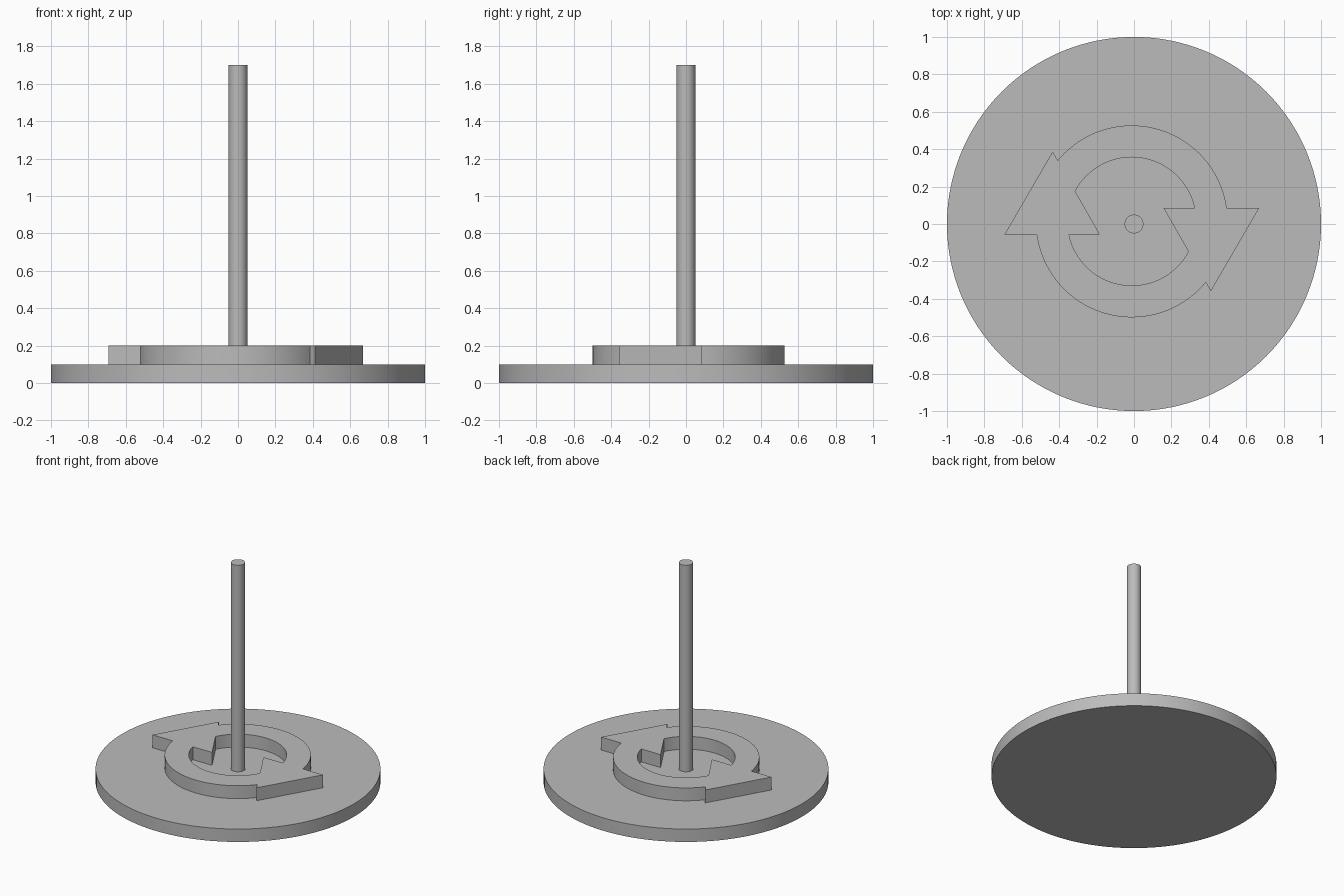
import bpy, bmesh
from math import sin, cos, radians
from mathutils import Vector

if "Cube" in bpy.data.objects:
    bpy.data.objects.remove(bpy.data.objects["Cube"], do_unlink=True)

GREY = (0.5, 0.5, 0.5, 1)
mat = bpy.data.materials.new("plain grey")
mat.use_nodes = True
mat.diffuse_color = GREY
mat.node_tree.nodes["Principled BSDF"].inputs["Base Color"].default_value = GREY


def finish(ob, name):
    ob.name = ob.data.name = name
    ob.data.materials.append(mat)
    bpy.ops.object.select_all(action='DESELECT')
    ob.select_set(True)
    bpy.context.view_layer.objects.active = ob
    bpy.ops.object.shade_smooth_by_angle(angle=radians(30))


def disc(name, radius, bottom, top, sides):
    bpy.ops.mesh.primitive_cylinder_add(vertices=sides, radius=radius, depth=top - bottom,
                                        location=(0, 0, (top + bottom) / 2))
    finish(bpy.context.object, name)


def contour(radius, start, end, corners, steps=40):
    """One arc plus its arrowhead corners, repeated after a half turn."""
    half = []
    for i in range(steps + 1):
        a = radians(start + (end - start) * i / steps)
        half.append(Vector((radius * cos(a), radius * sin(a), 0)))
    half += [Vector((x, y, 0)) for x, y in corners]
    return half + [-p for p in half]


# Round base and upright rod
disc("base", 1.0, 0, 0.1, 128)
disc("rod", 0.05, 0.1, 1.7, 48)

# Raised ring of two chasing arrows: outer and inner contours, filled and extruded
bm = bmesh.new()
for points in (contour(0.513, 8, 140.5, [(-0.423, 0.373), (-0.681, -0.071)]),
               contour(0.343, 12, 152, [(-0.17, -0.071)])):
    verts = [bm.verts.new(p) for p in points]
    for a, b in zip(verts, verts[1:] + verts[:1]):
        bm.edges.new((a, b))
bmesh.ops.triangle_fill(bm, use_beauty=True, edges=bm.edges[:], normal=(0, 0, 1))
extruded = bmesh.ops.extrude_face_region(bm, geom=bm.faces[:], use_keep_orig=True)
top = [g for g in extruded["geom"] if isinstance(g, bmesh.types.BMVert)]
bmesh.ops.translate(bm, verts=top, vec=(0, 0, 0.1))
bmesh.ops.recalc_face_normals(bm, faces=bm.faces[:])
mesh = bpy.data.meshes.new("arrow_ring")
bm.to_mesh(mesh)
bm.free()
ring = bpy.data.objects.new("arrow_ring", mesh)
ring.location = (-0.012, 0.014, 0.1)
bpy.context.collection.objects.link(ring)
finish(ring, "arrow_ring")
